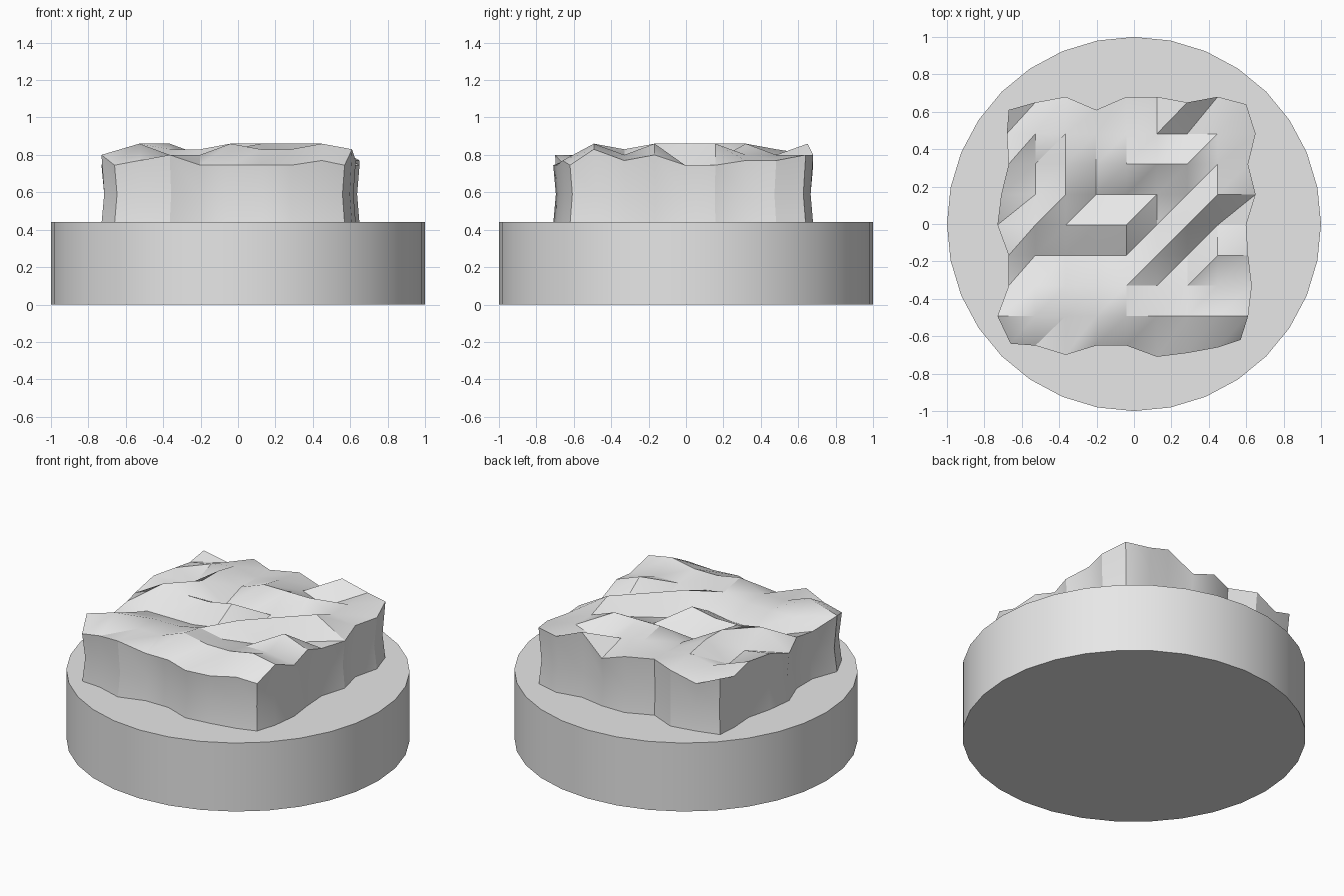
import bpy
import bmesh
from math import radians

cube = bpy.data.objects.get("Cube")
if cube:
    bpy.data.objects.remove(cube, do_unlink=True)

# Single stone colour
stone = bpy.data.materials.new("stone_grey")
stone.use_nodes = True
stone.diffuse_color = (0.8, 0.8, 0.8, 1)
stone.node_tree.nodes["Principled BSDF"].inputs["Base Color"].default_value = (0.8, 0.8, 0.8, 1)


def finish(obj, angle):
    """Assign the colour and smooth the gentle edges."""
    obj.data.materials.append(stone)
    bpy.ops.object.select_all(action="DESELECT")
    obj.select_set(True)
    bpy.context.view_layer.objects.active = obj
    bpy.ops.object.shade_smooth_by_angle(angle=radians(angle))


# Round base
BASE_TOP = 0.44
bpy.ops.mesh.primitive_cylinder_add(vertices=32, radius=1, depth=BASE_TOP,
                                    location=(0, 0, BASE_TOP / 2))
base = bpy.context.object
base.name = "round_base"
finish(base, 30)

# Rock relief: letters a (low) to e (high), rows run from back to front
RELIEF = """
cacccaecc
bcdcdcacb
caeceeecb
cbeaabbea
aeddeaeaa
baaabeaec
acccdcccb
ceccedded
abcaaaaba
""".split()[::-1]
HEIGHT = dict(a=0.745, b=0.77, c=0.80, d=0.83, e=0.86)

# Uneven outline of the rock on its four sides
FRONT = [-.64, -.65, -.70, -.65, -.65, -.71, -.69, -.66, -.62]
BACK = [.61, .65, .68, .61, .68, .68, .65, .68, .64]
LEFT = [-.66, -.73, -.67, -.67, -.73, -.71, -.67, -.68, -.67]
RIGHT = [.57, .61, .63, .61, .60, .65, .61, .65, .60]
LAST = len(FRONT) - 1
STEP = 0.1625


def rock_point(i, j):
    x = LEFT[j] if i == 0 else RIGHT[j] if i == LAST else -0.69 + STEP * i
    y = FRONT[i] if j == 0 else BACK[i] if j == LAST else -0.655 + STEP * j
    return x, y, HEIGHT[RELIEF[j][i]]


bm = bmesh.new()
grid = [[bm.verts.new(rock_point(i, j)) for i in range(LAST + 1)]
        for j in range(LAST + 1)]

# Faceted top
for j in range(LAST):
    for i in range(LAST):
        a, b = grid[j][i], grid[j][i + 1]
        c, d = grid[j + 1][i + 1], grid[j + 1][i]
        bm.faces.new((a, b, c))
        bm.faces.new((a, c, d))

# Rough walls, slightly pinched halfway down
rim = (grid[0][:LAST] + [row[LAST] for row in grid[:LAST]]
       + grid[LAST][:0:-1] + [row[0] for row in grid[:0:-1]])
upper = rim
for z, scale in ((0.59, 0.98), (BASE_TOP - 0.01, 1.0)):
    lower = [bm.verts.new((v.co.x * scale, v.co.y * scale, z)) for v in rim]
    for k in range(len(rim)):
        bm.faces.new((upper[k - 1], lower[k - 1], lower[k], upper[k]))
    upper = lower
bm.faces.new(upper[::-1])
bmesh.ops.recalc_face_normals(bm, faces=bm.faces)

mesh = bpy.data.meshes.new("rock_top")
bm.to_mesh(mesh)
bm.free()
rock = bpy.data.objects.new("rock_top", mesh)
bpy.context.collection.objects.link(rock)
finish(rock, 30)
